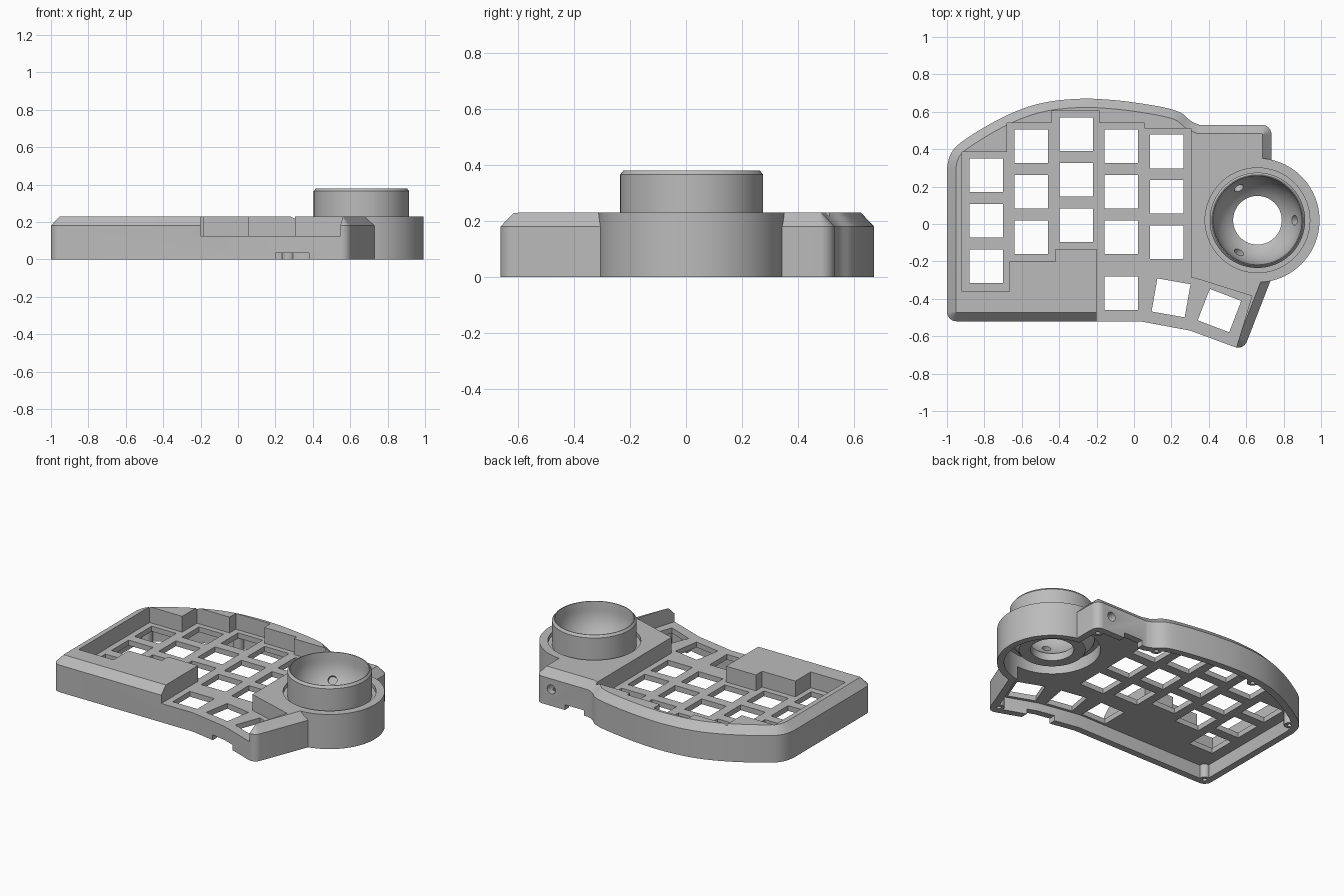
import bpy, bmesh, math
from mathutils import Vector, Matrix

cube = bpy.data.objects.get("Cube")
if cube:
    bpy.data.objects.remove(cube, do_unlink=True)

grey = bpy.data.materials.new("plain grey")
grey.use_nodes = True
COLOUR = (0.5, 0.5, 0.5, 1)
grey.diffuse_color = COLOUR
grey.node_tree.nodes["Principled BSDF"].inputs["Base Color"].default_value = COLOUR

BALL = Vector((0.66, 0.02, 0))  # axis of the ball socket


def make(name, bm):
    bmesh.ops.recalc_face_normals(bm, faces=bm.faces)
    mesh = bpy.data.meshes.new(name)
    bm.to_mesh(mesh)
    bm.free()
    mesh.materials.append(grey)
    ob = bpy.data.objects.new(name, mesh)
    bpy.context.collection.objects.link(ob)
    return ob


def loft(name, layers):
    """Solid through (polygon, z) layers with equal point counts."""
    bm = bmesh.new()
    rings = [[bm.verts.new((x, y, z)) for x, y in poly] for poly, z in layers]
    n = len(rings[0])
    for a, b in zip(rings, rings[1:]):
        for i in range(n):
            j = (i + 1) % n
            bm.faces.new((a[i], a[j], b[j], b[i]))
    bm.faces.new(rings[0][::-1])
    bm.faces.new(rings[-1])
    return make(name, bm)


def prism(name, poly, z0, z1):
    return loft(name, [(poly, z0), (poly, z1)])


def circle(c, r, n=96):
    return [(c[0] + r * math.cos(i * math.tau / n), c[1] + r * math.sin(i * math.tau / n)) for i in range(n)]


def box(name, x, y, w, d, z0, z1, angle=0):
    rot = Matrix.Rotation(math.radians(angle), 2)
    corners = [(-w, -d), (w, -d), (w, d), (-w, d)]
    pts = [rot @ Vector(c) / 2 + Vector((x, y)) for c in corners]
    return prism(name, pts, z0, z1)


def rod(name, start, end, r):
    """Cylinder between two points."""
    start, end = Vector(start), Vector(end)
    d = end - start
    bm = bmesh.new()
    m = Matrix.Translation((start + end) / 2) @ d.to_track_quat('Z', 'Y').to_matrix().to_4x4()
    bmesh.ops.create_cone(bm, cap_ends=True, segments=24, radius1=r, radius2=r, depth=d.length, matrix=m)
    return make(name, bm)


def combine(target, tool, operation):
    mod = target.modifiers.new("cut", 'BOOLEAN')
    mod.operation, mod.solver, mod.object = operation, 'EXACT', tool
    bpy.context.view_layer.objects.active = target
    bpy.ops.object.modifier_apply(modifier=mod.name)
    bpy.data.objects.remove(tool, do_unlink=True)


def fillet(prev, p, nxt, r, n=6):
    """Arc that rounds the corner p."""
    prev, p, nxt = Vector(prev), Vector(p), Vector(nxt)
    a, b = (prev - p).normalized(), (nxt - p).normalized()
    half = a.angle(b) / 2
    centre = p + (a + b).normalized() * r / math.sin(half)
    t = r / math.tan(half)
    u, v = p + a * t - centre, p + b * t - centre
    return [centre + (u.lerp(v, i / n)).normalized() * r for i in range(n + 1)]


def spline(pts, n=4):
    """Smooth curve through the points."""
    pts = [Vector(p) for p in pts]
    out = []
    for i in range(len(pts) - 1):
        p0, p1, p2, p3 = pts[max(i - 1, 0)], pts[i], pts[i + 1], pts[min(i + 2, len(pts) - 1)]
        for k in range(n):
            t = k / n
            out.append((2 * p1 + (p2 - p0) * t + (2 * p0 - 5 * p1 + 4 * p2 - p3) * t ** 2
                        + (3 * p1 - p0 - 3 * p2 + p3) * t ** 3) / 2)
    return out + [pts[-1]]


def inset(poly, d):
    """Mitred inward offset of a counter-clockwise polygon."""
    out = []
    for i, p in enumerate(poly):
        a = (p - poly[i - 1]).normalized()
        b = (poly[(i + 1) % len(poly)] - p).normalized()
        na, nb = Vector((-a.y, a.x)), Vector((-b.y, b.x))
        out.append(p + (na + nb) * d / (1 + na.dot(nb)))
    return out


# Case outline, counter-clockwise from the front right-hand corner
tip, shoulder, corner = (0.585, -0.675), (0.735, 0.53), (-1, -0.52)
outline = fillet((-1, 0), corner, (0, -0.52), 0.05)
outline += [Vector((0.03, -0.52)), Vector((0.3, -0.57))]
outline += fillet((0.3, -0.57), tip, (0.735, -0.3), 0.05)
outline += [Vector((0.735, -0.29))]
outline += fillet((0.735, 0), shoulder, (0.3, 0.53), 0.05)
outline += spline([(0.35, 0.53), (0.305, 0.55), (0.25, 0.595), (0.16, 0.623), (0, 0.65), (-0.14, 0.665),
                   (-0.28, 0.67), (-0.45, 0.655), (-0.6, 0.615), (-0.76, 0.54), (-0.92, 0.44),
                   (-0.98, 0.375), (-1, 0.3)])

case = loft("keyboard_case", [(outline, 0), (outline, 0.18), (inset(outline, 0.047), 0.23)])
combine(case, prism("socket_ring", circle(BALL, 0.332), 0, 0.23), 'UNION')

# Stepped key well, open at the front by the thumb keys
well = [(-0.92, -0.36), (-0.665, -0.36), (-0.665, -0.2), (-0.42, -0.2), (-0.42, -0.135), (-0.2, -0.135),
        (-0.2, -0.75), (0.52, -0.75), (0.63, -0.385), (0.36, -0.3), (0.305, -0.285), (0.305, 0.51),
        (0.055, 0.51), (0.055, 0.54), (-0.185, 0.54), (-0.185, 0.605), (-0.44, 0.605), (-0.44, 0.54),
        (-0.68, 0.54), (-0.68, 0.385), (-0.92, 0.385)]
cutters = [prism("well", well, 0.125, 0.4),
           prism("underside", inset(outline, 0.045), -0.1, 0.09),
           prism("socket_bore", circle(BALL, 0.25), -0.1, 0.4),
           prism("socket_hollow", circle(BALL, 0.29), -0.1, 0.17),
           prism("socket_groove", circle(BALL, 0.28), 0.205, 0.4),
           box("front_notch", 0.29, -0.58, 0.18, 0.16, -0.1, 0.035),
           box("back_notch", 0.45, 0.53, 0.14, 0.14, -0.1, 0.035),
           rod("cable_port", (0.62, 0.6, 0.11), (0.62, 0.36, 0.11), 0.03)]

# Key openings: three per column, then the thumb keys
KEY = 0.18
for x, top in ((-0.79, 0.26), (-0.55, 0.415), (-0.308, 0.48), (-0.068, 0.415), (0.175, 0.388)):
    for row in range(3):
        cutters.append(box("key", x, top - row * 0.243, KEY, KEY, 0.05, 0.2))
for x, y, angle in ((-0.068, -0.37, 0), (0.198, -0.395, -10), (0.457, -0.463, -21)):
    cutters.append(box("key", x, y, KEY, KEY, 0.05, 0.2, angle))
for tool in cutters:
    combine(case, tool, 'DIFFERENCE')

# Screw posts under the case
for p in ((-0.95, -0.47), (-0.92, 0.36), (-0.42, 0.61), (0.27, 0.53), (0.68, 0.47), (0.56, -0.6)):
    combine(case, rod("post", (*p, 0), (*p, 0.1), 0.034), 'UNION')
    combine(case, rod("screw_hole", (*p, -0.05), (*p, 0.06), 0.014), 'DIFFERENCE')

# Ball cup: revolved shell with a spherical seat
SEAT, MID = 0.235, 0.335
profile = [(0.13, 0.09), (0.2, 0.09), (0.255, 0.16), (0.255, 0.365), (0.243, 0.38), (0.238, 0.38)]
low = math.acos(0.13 / SEAT)
profile += [(SEAT * math.cos(low * i / 12), MID - SEAT * math.sin(low * i / 12)) for i in range(13)]
bm = bmesh.new()
SIDES = 96
rings = [[bm.verts.new((x, y, z)) for x, y in circle(BALL, r, SIDES)] for r, z in profile]
for k, ring in enumerate(rings):
    nxt = rings[(k + 1) % len(rings)]
    for i in range(SIDES):
        j = (i + 1) % SIDES
        bm.faces.new((ring[i], ring[j], nxt[j], nxt[i]))
cup = make("ball_cup", bm)

# Bearing sockets in the seat
centre = BALL + Vector((0, 0, MID))
for turn in range(3):
    a = turn * math.tau / 3
    aim = Vector((0.85 * math.cos(a), 0.85 * math.sin(a), -0.53))
    combine(cup, rod("bearing", centre + aim * 0.15, centre + aim * 0.28, 0.027), 'DIFFERENCE')

# Smooth curved walls, crisp edges
for ob in (case, cup):
    bpy.ops.object.select_all(action='DESELECT')
    ob.select_set(True)
    bpy.context.view_layer.objects.active = ob
    bpy.ops.object.shade_smooth_by_angle(angle=math.radians(25))
